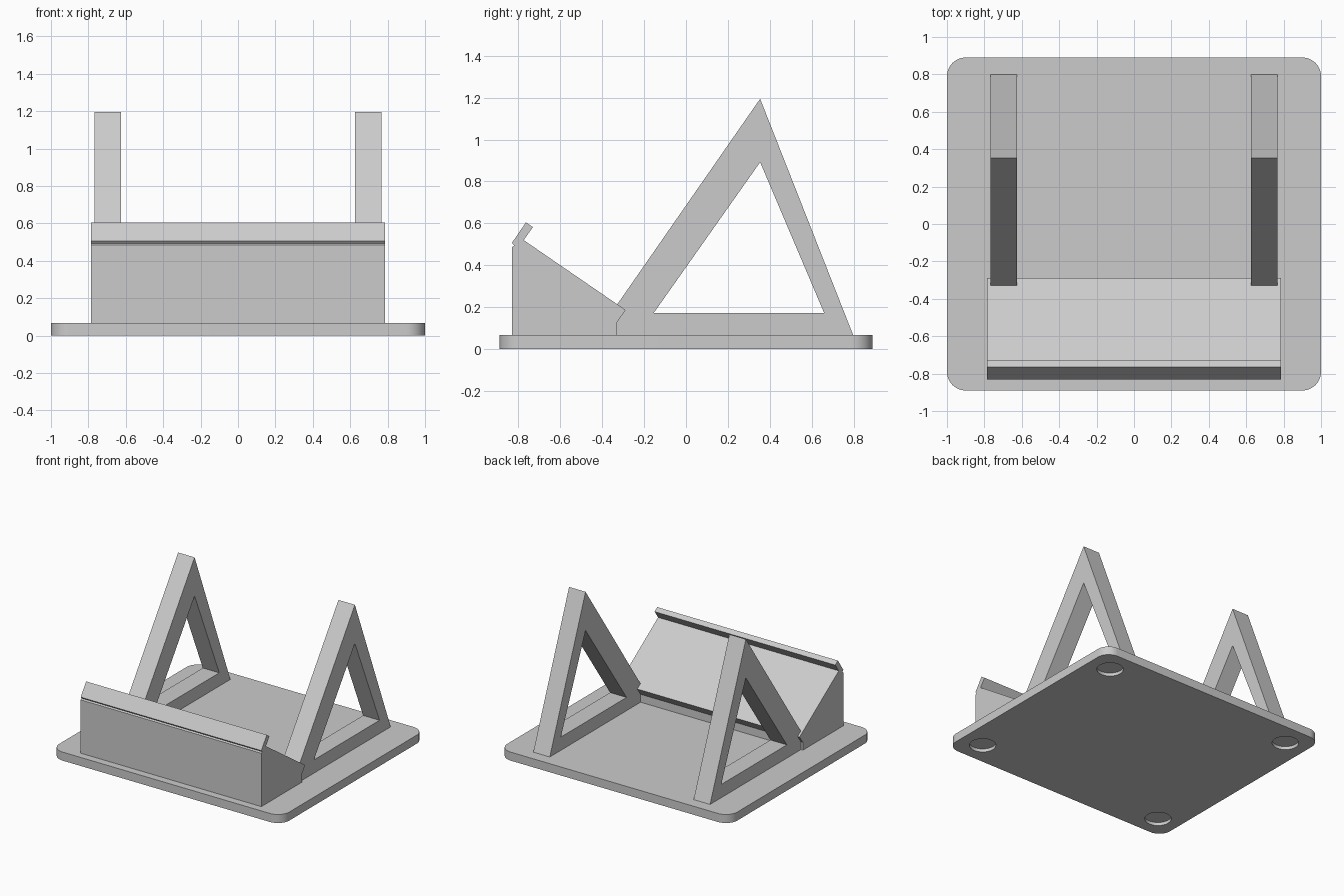
import bpy
import bmesh
from math import cos, sin, pi, radians
from mathutils import Matrix, Vector

if "Cube" in bpy.data.objects:
    bpy.data.objects.remove(bpy.data.objects["Cube"], do_unlink=True)

grey = bpy.data.materials.new("plain grey")
grey.use_nodes = True
colour = (0.6, 0.6, 0.6, 1)
grey.diffuse_color = colour
grey.node_tree.nodes["Principled BSDF"].inputs["Base Color"].default_value = colour


def finish(name, bm):
    """Turn a bmesh into a grey object and make it active."""
    bmesh.ops.recalc_face_normals(bm, faces=bm.faces)
    mesh = bpy.data.meshes.new(name)
    bm.to_mesh(mesh)
    bm.free()
    mesh.materials.append(grey)
    obj = bpy.data.objects.new(name, mesh)
    bpy.context.collection.objects.link(obj)
    bpy.ops.object.select_all(action="DESELECT")
    obj.select_set(True)
    bpy.context.view_layer.objects.active = obj
    return obj


def extrude(bm, faces, offset):
    """Give flat faces thickness along an offset."""
    result = bmesh.ops.extrude_face_region(bm, geom=faces, use_keep_orig=True)
    verts = [v for v in result["geom"] if isinstance(v, bmesh.types.BMVert)]
    bmesh.ops.translate(bm, verts=verts, vec=Vector(offset))


# Base plate with rounded corners
HALF_X, HALF_Y, TOP, RADIUS, STEPS = 1.0, 0.89, 0.067, 0.1, 12
bm = bmesh.new()
outline = []
for i, (sx, sy) in enumerate([(1, 1), (-1, 1), (-1, -1), (1, -1)]):
    for k in range(STEPS + 1):
        a = (i + k / STEPS) * pi / 2
        outline.append(bm.verts.new((sx * (HALF_X - RADIUS) + RADIUS * cos(a),
                                     sy * (HALF_Y - RADIUS) + RADIUS * sin(a), 0)))
extrude(bm, [bm.faces.new(outline)], (0, 0, TOP))
base = finish("base_plate", bm)

# Four round recesses for feet under the plate
bm = bmesh.new()
for sx in (-1, 1):
    for sy in (-1, 1):
        bmesh.ops.create_cone(bm, cap_ends=True, segments=48, radius1=0.095,
                              radius2=0.095, depth=0.05,
                              matrix=Matrix.Translation((sx * 0.82, sy * 0.71, 0)))
cutter = finish("foot_recess_cutter", bm)
cutter.hide_render = True
bpy.context.view_layer.objects.active = base
cut = base.modifiers.new("foot recesses", "BOOLEAN")
cut.operation = "DIFFERENCE"
cut.object = cutter
bpy.ops.object.modifier_apply(modifier=cut.name)
bpy.data.objects.remove(cutter, do_unlink=True)
base.select_set(True)
bpy.ops.object.shade_smooth_by_angle(angle=radians(30))

# Front rest: sloped wedge with a raised lip, as a side profile (y, z)
profile = [(-0.831, TOP), (-0.831, 0.486), (-0.82, 0.494), (-0.831, 0.507),
           (-0.764, 0.605), (-0.731, 0.582), (-0.775, 0.52),
           (-0.288, 0.186), (-0.329, 0.129), (-0.329, TOP)]
HALF_W = 0.785
bm = bmesh.new()
face = bm.faces.new([bm.verts.new((-HALF_W, y, z)) for y, z in profile])
extrude(bm, [face], (2 * HALF_W, 0, 0))
finish("front_rest", bm)

# Pair of open triangular side frames
outer = [(-0.43, TOP), (0.798, TOP), (0.354, 1.195)]
inner = [(-0.155, 0.171), (0.66, 0.171), (0.354, 0.892)]
BAR_IN, BAR_OUT = 0.625, 0.768
for side, name in ((-1, "right_frame"), (1, "left_frame")):
    bm = bmesh.new()
    o, n = ([bm.verts.new((side * BAR_IN, y, z)) for y, z in loop]
            for loop in (outer, inner))
    faces = [bm.faces.new((o[i], o[(i + 1) % 3], n[(i + 1) % 3], n[i]))
             for i in range(3)]
    extrude(bm, faces, (side * (BAR_OUT - BAR_IN), 0, 0))
    finish(name, bm)
